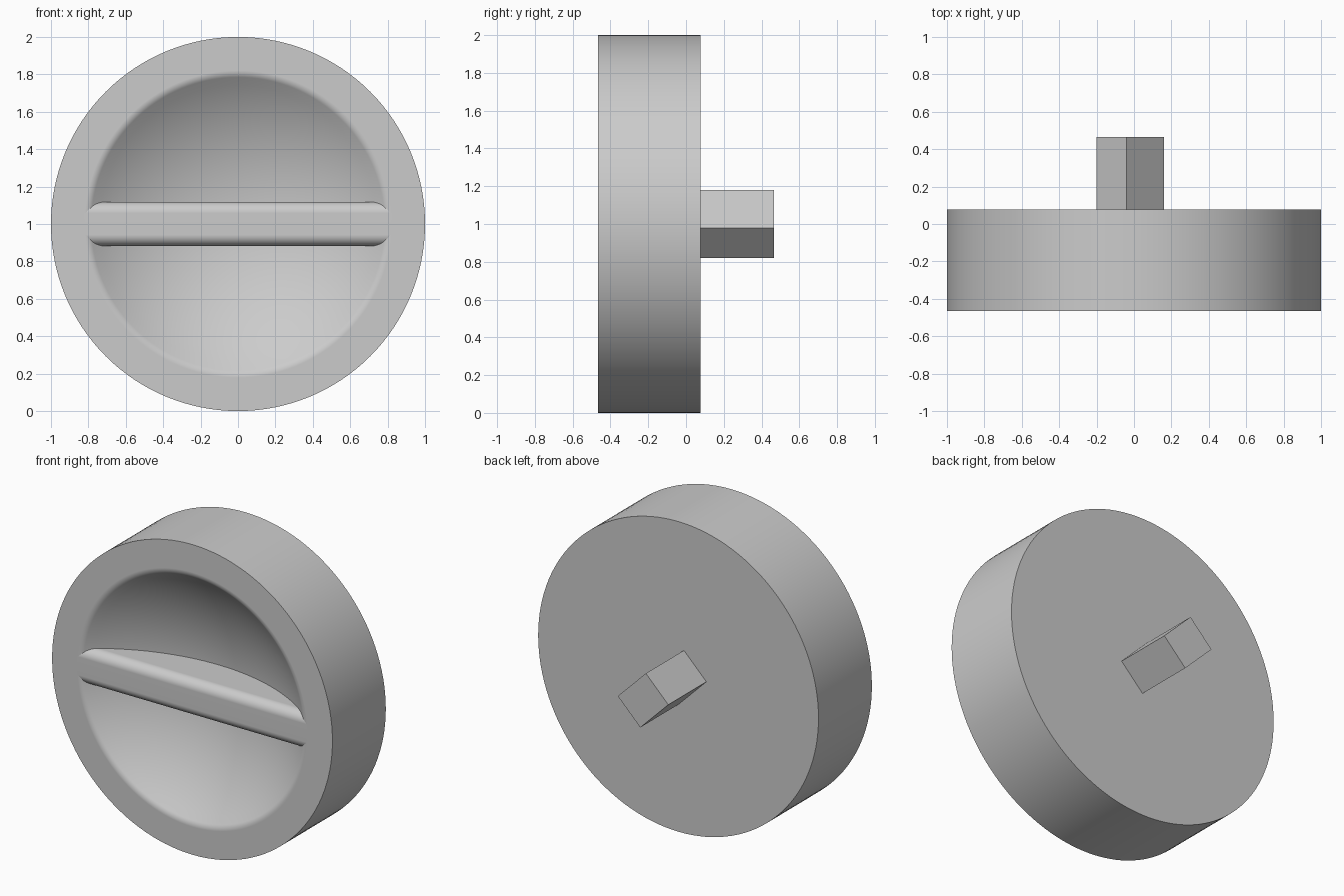
import bpy
import bmesh
from math import sin, cos, acos, sqrt, pi, radians
from mathutils import Matrix, Vector

cube = bpy.data.objects.get("Cube")
if cube:
    bpy.data.objects.remove(cube, do_unlink=True)

FRONT, BACK, END = -0.466, 0.078, 0.466   # y of dial face, dial back, shaft end
MID = 1.0                                 # z of the dial axis
FILLET = 0.06                             # rounding of rim and grip edges
STEPS = 8

grey = bpy.data.materials.new("plain_grey")
grey.use_nodes = True
grey.diffuse_color = (0.6, 0.6, 0.6, 1)
grey.node_tree.nodes["Principled BSDF"].inputs["Base Color"].default_value = (0.6, 0.6, 0.6, 1)


def make_object(name, bm, smooth=False):
    """Turn a bmesh into a named grey object."""
    bmesh.ops.recalc_face_normals(bm, faces=bm.faces)
    mesh = bpy.data.meshes.new(name)
    bm.to_mesh(mesh)
    bm.free()
    mesh.materials.append(grey)
    obj = bpy.data.objects.new(name, mesh)
    bpy.context.collection.objects.link(obj)
    if smooth:
        bpy.ops.object.select_all(action='DESELECT')
        obj.select_set(True)
        bpy.context.view_layer.objects.active = obj
        bpy.ops.object.shade_smooth_by_angle(angle=radians(30))
        weighted = obj.modifiers.new("weighted_normals", 'WEIGHTED_NORMAL')
        weighted.keep_sharp = True
    return obj


def box(size, centre, turn=0.0):
    """Box bmesh, optionally turned about the y axis."""
    bm = bmesh.new()
    matrix = (Matrix.Translation(centre) @ Matrix.Rotation(turn, 4, 'Y')
              @ Matrix.Diagonal((*size, 1)))
    bmesh.ops.create_cube(bm, size=1, matrix=matrix)
    return bm


# Dial body: turned profile with a spherical dish and a rounded rim
dish_radius, dish_depth = 0.8, 0.28
ball = (dish_radius ** 2 + dish_depth ** 2) / (2 * dish_depth)
offset = ball - dish_depth
rim = sqrt((ball + FILLET) ** 2 - (offset + FILLET) ** 2)
slope = acos((offset + FILLET) / (ball + FILLET))

profile = [(0, BACK), (1, BACK), (1, FRONT)]
for i in range(STEPS + 1):
    a = slope * i / STEPS
    profile.append((rim - FILLET * sin(a), FRONT + FILLET * (1 - cos(a))))
for i in range(1, 17):
    a = slope * (1 - i / 16)
    profile.append((ball * sin(a), FRONT - offset + ball * cos(a)))

bm = bmesh.new()
verts = [bm.verts.new((r, y, MID)) for r, y in profile]
edges = [bm.edges.new(pair) for pair in zip(verts, verts[1:])]
bmesh.ops.spin(bm, geom=verts + edges, cent=(0, 0, MID), axis=(0, 1, 0),
               angle=2 * pi, steps=128, use_merge=False)
bmesh.ops.remove_doubles(bm, verts=bm.verts, dist=0.0001)
make_object("dial_body", bm, smooth=True)

# Grip bar: spans the dish, with its long front edges rounded
bar_depth = 0.36
bm = box((2 * rim, bar_depth, 0.236), Vector((0, FRONT + bar_depth / 2, MID)))
long_front = [e for e in bm.edges
              if all(v.co.y < FRONT + 0.01 for v in e.verts)
              and abs(e.verts[0].co.x - e.verts[1].co.x) > 1]
bmesh.ops.bevel(bm, geom=long_front, offset=FILLET, segments=STEPS,
                profile=0.5, affect='EDGES')
make_object("grip_bar", bm, smooth=True)

# Shaft: rectangular peg on the back, turned an eighth
start = BACK - 0.02
bm = box((0.283, END - start, 0.226), Vector((-0.02, (start + END) / 2, MID)), pi / 4)
make_object("shaft", bm)
